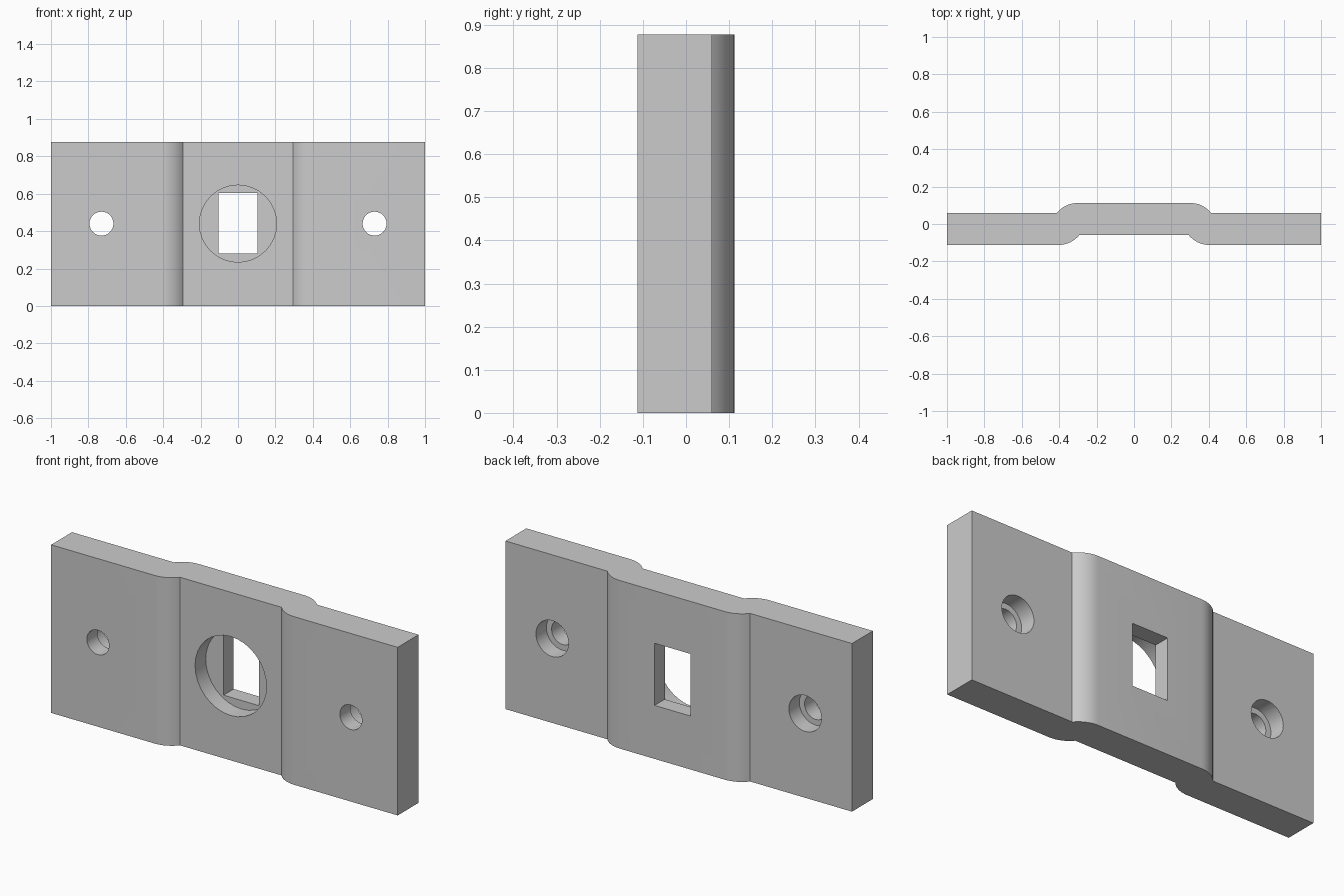
import bpy, bmesh
from math import sin, cos, asin, acos, pi

if "Cube" in bpy.data.objects:
    bpy.data.objects.remove(bpy.data.objects["Cube"])

HEIGHT, MID_Z = 0.877, 0.44
OUT, STEP = 0.112, 0.06      # outer and inner face offsets in y
R = 0.142                    # radius of the joggle bends
SWEEP = acos(1 - (OUT - STEP) / R)
N = 8


def bend(cx, cy, start, end):
    return [(cx + R * cos(start + (end - start) * i / N),
             cy + R * sin(start + (end - start) * i / N)) for i in range(N + 1)]


# Right half of the plan outline, front to back, then mirrored
front = bend(0.293 + R * sin(SWEEP), -OUT + R, -pi / 2 - SWEEP, -pi / 2)
back = bend(0.412 - R * sin(SWEEP), OUT - R, pi / 2 - SWEEP, pi / 2)
right = front + [(1, -OUT), (1, STEP)] + back
outline = right + [(-x, y) for x, y in reversed(right)]

# Bent plate, extruded upward
bm = bmesh.new()
face = bm.faces.new([bm.verts.new((x, y, 0)) for x, y in outline])
top = bmesh.ops.extrude_face_region(bm, geom=[face])
bmesh.ops.translate(bm, vec=(0, 0, HEIGHT),
                    verts=[v for v in top["geom"] if isinstance(v, bmesh.types.BMVert)])
bmesh.ops.recalc_face_normals(bm, faces=bm.faces)
mesh = bpy.data.meshes.new("bent_plate")
bm.to_mesh(mesh)
bm.free()
plate = bpy.data.objects.new("bent_plate", mesh)
bpy.context.collection.objects.link(plate)


def cut(cutter):
    cutter.hide_render = True
    mod = plate.modifiers.new("hole", 'BOOLEAN')
    mod.operation, mod.solver, mod.object = 'DIFFERENCE', 'EXACT', cutter
    bpy.context.view_layer.objects.active = plate
    bpy.ops.object.modifier_apply(modifier=mod.name)
    bpy.data.objects.remove(cutter)


def cut_round(x, radius, y0, y1):
    bpy.ops.mesh.primitive_cylinder_add(vertices=32, radius=radius, depth=y1 - y0,
                                        location=(x, (y0 + y1) / 2, MID_Z),
                                        rotation=(pi / 2, 0, 0))
    cut(bpy.context.object)


# Central round pocket and rectangular window
cut_round(0, 0.206, -0.3, 0.028)
bpy.ops.mesh.primitive_cube_add(size=1, location=(0, 0, 0.441))
bpy.context.object.scale = (0.206, 0.6, 0.324)
cut(bpy.context.object)

# Screw holes with counterbores from the back
for x in (-0.73, 0.73):
    cut_round(x, 0.064, -0.3, 0.3)
    cut_round(x, 0.094, -0.026, 0.3)

bpy.ops.object.select_all(action='DESELECT')
plate.select_set(True)
bpy.context.view_layer.objects.active = plate
bpy.ops.object.shade_smooth_by_angle(angle=0.5)
